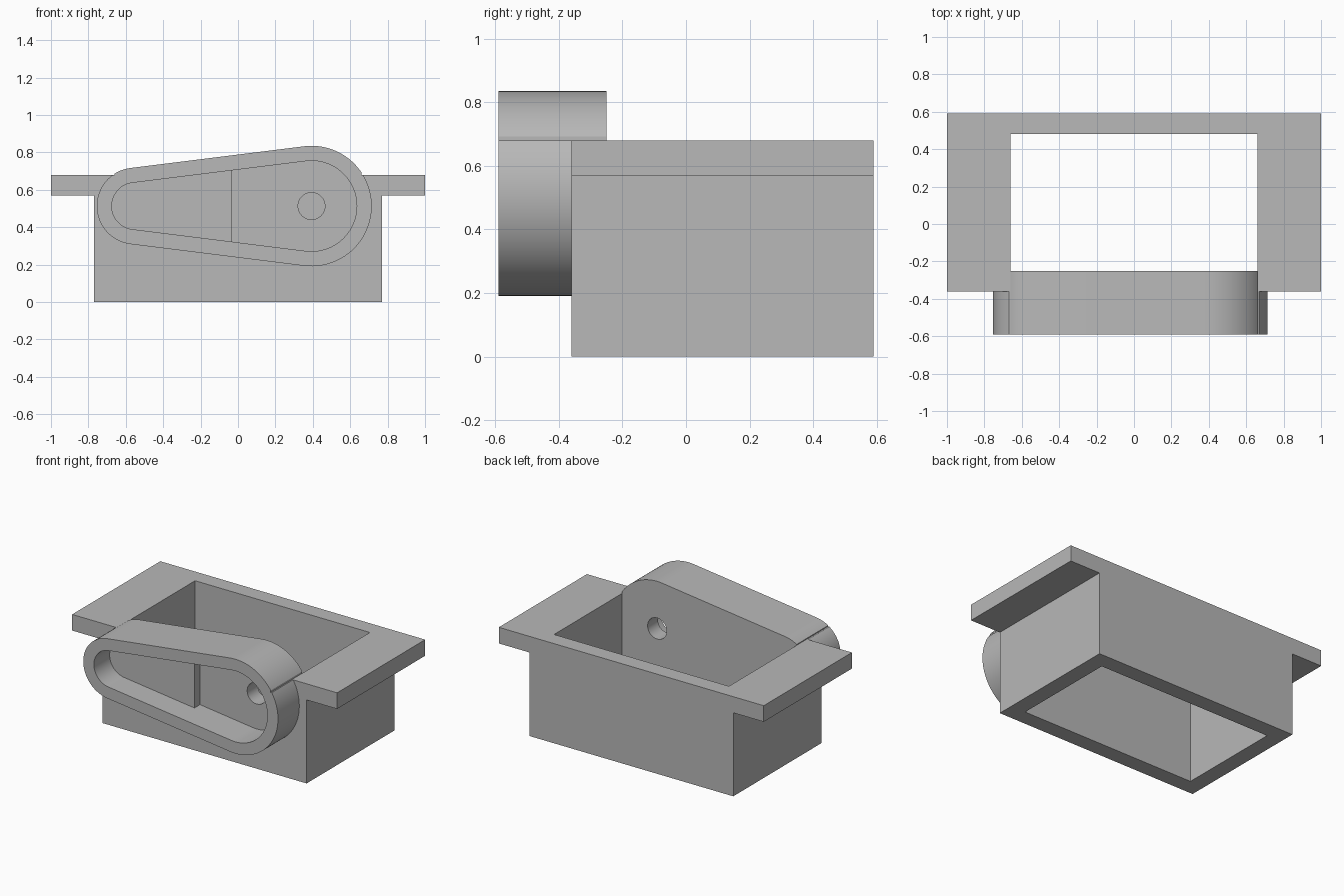
import bpy, bmesh, math

if "Cube" in bpy.data.objects:
    bpy.data.objects.remove(bpy.data.objects["Cube"], do_unlink=True)

GREY = (0.48, 0.48, 0.48, 1)
metal = bpy.data.materials.new("plain grey")
metal.use_nodes = True
metal.diffuse_color = GREY
metal.node_tree.nodes["Principled BSDF"].inputs["Base Color"].default_value = GREY


def extrude(name, outline, y0, y1):
    """Solid made from an x-z outline swept along y."""
    bm = bmesh.new()
    face = bm.faces.new([bm.verts.new((x, y0, z)) for x, z in outline])
    swept = bmesh.ops.extrude_face_region(bm, geom=[face])["geom"]
    moved = [v for v in swept if isinstance(v, bmesh.types.BMVert)]
    bmesh.ops.translate(bm, verts=moved, vec=(0, y1 - y0, 0))
    bmesh.ops.recalc_face_normals(bm, faces=bm.faces)
    mesh = bpy.data.meshes.new(name)
    bm.to_mesh(mesh)
    bm.free()
    mesh.materials.append(metal)
    obj = bpy.data.objects.new(name, mesh)
    bpy.context.collection.objects.link(obj)
    return obj


def box(name, x0, x1, y0, y1, z0, z1):
    return extrude(name, [(x0, z0), (x1, z0), (x1, z1), (x0, z1)], y0, y1)


def arc(cx, cz, r, start, end, steps):
    angles = [start + (end - start) * i / steps for i in range(steps + 1)]
    return [(cx + r * math.cos(a), cz + r * math.sin(a)) for a in angles]


# Centres of the small and large rounded ends of the arm
SMALL_X, LARGE_X, AXIS_Z = -0.55, 0.393, 0.513


def tapered_slot(small_r, large_r):
    t = math.acos((small_r - large_r) / (LARGE_X - SMALL_X))
    return (arc(LARGE_X, AXIS_Z, large_r, -t, t, 48)
            + arc(SMALL_X, AXIS_Z, small_r, t, 2 * math.pi - t, 40))


def combine(target, tool, operation):
    mod = target.modifiers.new(operation, "BOOLEAN")
    mod.operation, mod.solver, mod.object = operation, "EXACT", tool
    tool.hide_render = True
    bpy.context.view_layer.objects.active = target
    bpy.ops.object.modifier_apply(modifier=mod.name)
    bpy.data.objects.remove(tool, do_unlink=True)


FRONT, WALL, INNER, BACK = -0.59, -0.36, -0.25, 0.59
TOP, OPENING = 0.68, 0.66

# Flanged housing block
half = [(0.77, 0), (0.77, 0.57), (1, 0.57), (1, TOP)]
profile = half + [(-x, z) for x, z in reversed(half)]
housing = extrude("flanged_housing", profile, WALL, BACK)

# Tapered arm boss, trimmed level with the flange beside the opening
boss = extrude("arm_boss", tapered_slot(0.205, 0.322), FRONT, INNER + 0.02)
for x0, x1 in ((-1.2, -OPENING), (OPENING, 1.2)):
    combine(boss, box("boss_trim", x0, x1, -1, 1, TOP, 1.2), "DIFFERENCE")
combine(housing, boss, "UNION")

# Opening through the block
combine(housing, box("opening", -OPENING, OPENING, INNER, 0.48, -0.2, 1.2), "DIFFERENCE")

# Recess in the arm: full depth, with a raised floor at the small end
pocket = extrude("pocket", tapered_slot(0.125, 0.242), FRONT - 0.1, WALL)
combine(pocket, box("raised_floor", -1, -0.035, -0.42, 0, 0, 1), "DIFFERENCE")
combine(housing, pocket, "DIFFERENCE")

# Shaft hole through the front wall
hole = extrude("shaft_hole", arc(LARGE_X, AXIS_Z, 0.072, 0, 2 * math.pi * 31 / 32, 31), -0.5, -0.1)
combine(housing, hole, "DIFFERENCE")

housing.select_set(True)
bpy.context.view_layer.objects.active = housing
bpy.ops.object.shade_smooth_by_angle(angle=math.radians(25))
